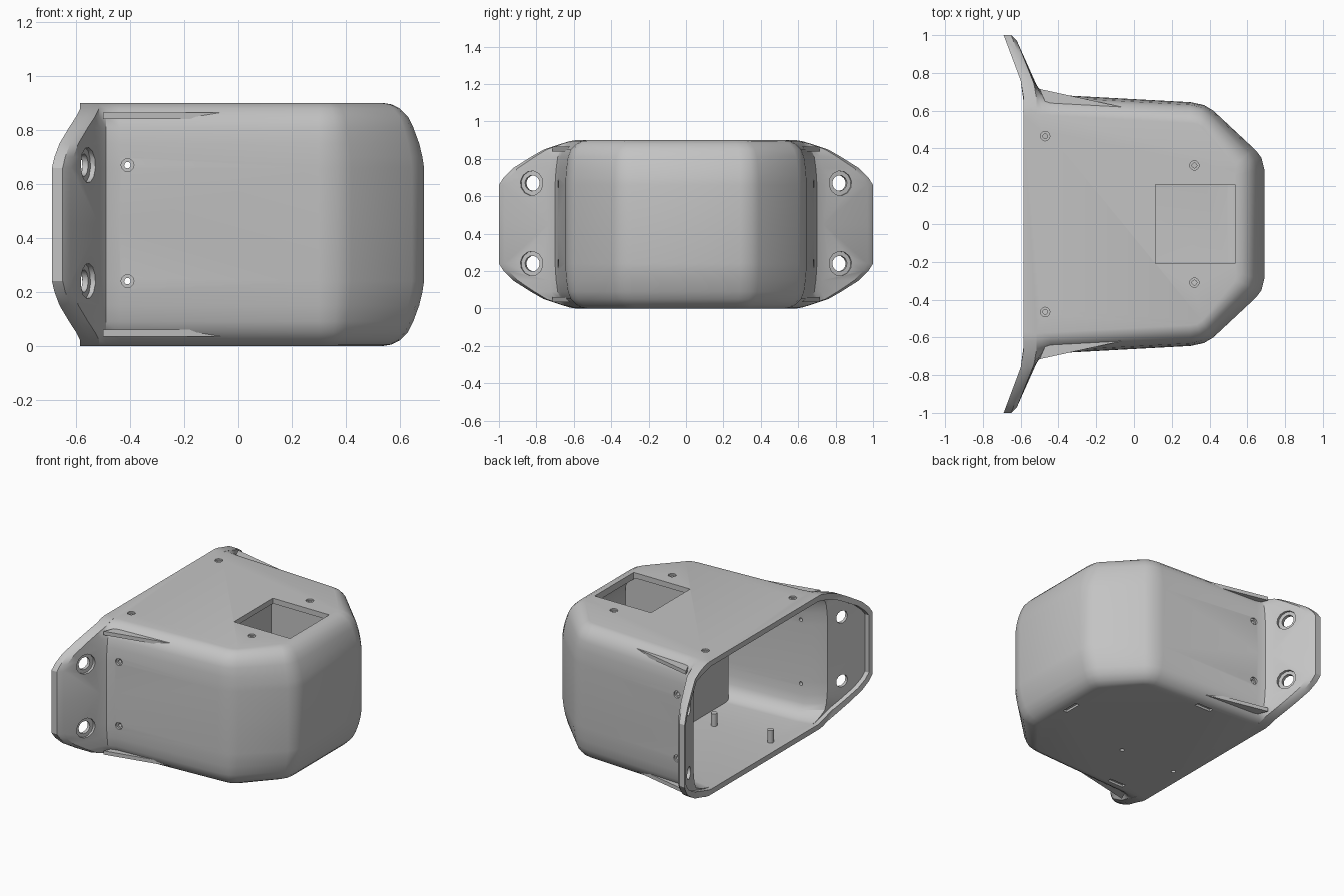
import bpy, bmesh, math
from mathutils import Vector

cube = bpy.data.objects.get("Cube")
if cube:
    bpy.data.objects.remove(cube, do_unlink=True)

HALF = 0.45  # half height of the housing

grey = bpy.data.materials.new("matte grey")
grey.use_nodes = True
grey.diffuse_color = (0.55, 0.55, 0.55, 1)
grey.node_tree.nodes["Principled BSDF"].inputs["Base Color"].default_value = (0.55, 0.55, 0.55, 1)

# Height from the middle, side inset, nose inset, flange reach
LEVELS = [(0.0, 0, 0, 1.0), (0.21, 0, 0, 1.0), (0.25, 0.002, 0.006, 0.975),
          (0.30, 0.006, 0.018, 0.925), (0.36, 0.014, 0.04, 0.83),
          (0.40, 0.03, 0.06, 0.76), (0.43, 0.06, 0.09, 0.67),
          (0.445, 0.085, 0.12, 0.62), (0.45, 0.11, 0.15, 0.59)]

# Plan of side and nose: x, y, share of nose inset, share of side inset
PLAN = [(-0.44, 0.685, 0, 1), (0.30, 0.645, 0, 1), (0.37, 0.63, 0.25, 0.9),
        (0.42, 0.60, 0.4, 0.8), (0.645, 0.39, 0.77, 0.7),
        (0.675, 0.35, 0.92, 0.5), (0.69, 0.29, 1, 0.3)]


def make_object(name, bm):
    bmesh.ops.recalc_face_normals(bm, faces=bm.faces)
    mesh = bpy.data.meshes.new(name)
    bm.to_mesh(mesh)
    bm.free()
    mesh.materials.append(grey)
    ob = bpy.data.objects.new(name, mesh)
    bpy.context.collection.objects.link(ob)
    return ob


def rear_x(y):
    return -0.585 - 0.375 * max(0, y - 0.72)


def outer_half(side, nose, tip):
    k = (tip - 0.59) / 0.41
    x = rear_x(tip)
    pts = [(-0.585, min(0.72, tip - 0.02)), (x, tip), (x + 0.04, tip),
           (x + 0.07, tip - 0.005 - 0.025 * k),
           (-0.515, min(0.735 - side, tip - 0.01)),
           (-0.49, min(0.70 - side, tip - 0.013))]
    return pts + [(px - fx * nose, py - fy * side) for px, py, fx, fy in PLAN]


def inner_half(side, nose, tip):
    t = tip - 0.025
    pts = [(-0.9, t), (rear_x(t) + 0.03, t),
           (-0.555, min(0.715 - side, t - 0.015))]
    wall = 0.045
    return pts + [(px - fx * nose - wall * fx, py - fy * side - wall * fy)
                  for px, py, fx, fy in PLAN]


def loft(name, half, squash):
    rows = [(-h, s, n, t) for h, s, n, t in reversed(LEVELS[1:])] + LEVELS
    bm = bmesh.new()
    rings = []
    for h, s, n, t in rows:
        pts = half(s, n, t)
        pts = pts + [(x, -y) for x, y in reversed(pts)]
        rings.append([bm.verts.new((x, y, HALF + h * squash)) for x, y in pts])
    for a, b in zip(rings, rings[1:]):
        for i in range(len(a)):
            j = (i + 1) % len(a)
            bm.faces.new((a[i], a[j], b[j], b[i]))
    bm.faces.new(rings[0])
    bm.faces.new(rings[-1])
    return make_object(name, bm)


def add_box(bm, x, y, z):
    vs = bmesh.ops.create_cube(bm, size=1)["verts"]
    for v in vs:
        v.co = Vector([lo + (c + 0.5) * (hi - lo) for c, (lo, hi) in zip(v.co, (x, y, z))])


def add_rod(bm, centre, axis, radius, length, sides=12):
    rot = Vector((0, 0, 1)).rotation_difference(Vector(axis)).to_matrix().to_4x4()
    rot.translation = Vector(centre)
    bmesh.ops.create_cone(bm, cap_ends=True, segments=sides, radius1=radius,
                          radius2=radius, depth=length, matrix=rot)


def cut(body, cutter):
    cutter.hide_render = True
    mod = body.modifiers.new("cut", "BOOLEAN")
    mod.operation = "DIFFERENCE"
    mod.solver = "EXACT"
    mod.object = cutter
    bpy.context.view_layer.objects.active = body
    bpy.ops.object.modifier_apply(modifier=mod.name)
    bpy.data.objects.remove(cutter, do_unlink=True)


# Hollow housing with flared mounting flanges
housing = loft("housing", outer_half, 1)
cut(housing, loft("cavity_cutter", inner_half, 0.92))

# Recesses: flange countersinks, screw head seats, window and floor slots
wide, narrow = bmesh.new(), bmesh.new()
POSTS = [(-0.07, -0.2), (-0.49, -0.2)]
for s in (-1, 1):
    n = Vector((0.936, 0.351 * s, 0))
    for z in (0.24, 0.67):
        add_rod(wide, Vector((-0.57, 0.82 * s, z)) + n * 0.1, n, 0.066, 0.2)
        add_rod(narrow, (-0.575, 0.82 * s, z), n, 0.042, 0.3)
        add_rod(wide, (-0.41, 0.705 * s, z), (0, 1, 0), 0.024, 0.07)
        add_rod(narrow, (-0.41, 0.65 * s, z), (0, 1, 0), 0.012, 0.3)
    for x, y in ((-0.47, 0.465), (0.32, 0.31)):
        add_rod(wide, (x, y * s, 0.93), (0, 0, 1), 0.025, 0.08)
        add_rod(narrow, (x, y * s, 0.9), (0, 0, 1), 0.013, 0.2)
add_box(wide, (0.115, 0.535), (-0.208, 0.208), (0.8, 1.0))
add_box(wide, (0.50, 0.53), (-0.06, 0.06), (-0.05, 0.015))
for x, y in ((-0.12, 0.54), (-0.31, -0.54)):
    add_box(wide, (x - 0.06, x + 0.06), (y - 0.015, y + 0.015), (-0.05, 0.015))
for x, y in POSTS:
    add_rod(narrow, (x, y, 0), (0, 0, 1), 0.014, 0.1)
cut(housing, make_object("recess_cutter", wide))
cut(housing, make_object("hole_cutter", narrow))

# Compartment walls under the top window
walls = bmesh.new()
add_box(walls, (0.06, 0.1), (-0.54, 0.54), (0.03, 0.87))
for s in (-1, 1):
    add_box(walls, (0.08, 0.6), sorted((0.215 * s, 0.245 * s)), (0.03, 0.87))
make_object("compartment_walls", walls)

# Floor posts
posts = bmesh.new()
for x, y in POSTS:
    add_rod(posts, (x, y, 0.07), (0, 0, 1), 0.02, 0.1)
floor_posts = make_object("floor_posts", posts)

# Thin gussets between flange and side, top and bottom
gussets = bmesh.new()
for s in (-1, 1):
    for z in (0.035, 0.84):
        tri = [gussets.verts.new((x, y * s, z))
               for x, y in ((-0.5, 0.715), (-0.02, 0.61), (-0.45, 0.6))]
        face = gussets.faces.new(tri)
        ext = bmesh.ops.extrude_face_region(gussets, geom=[face])["geom"]
        for v in ext:
            if isinstance(v, bmesh.types.BMVert):
                v.co.z += 0.025
make_object("flange_gussets", gussets)

# Smooth shading with sharp rims
bpy.ops.object.select_all(action="DESELECT")
for ob in (housing, floor_posts):
    ob.select_set(True)
bpy.context.view_layer.objects.active = housing
bpy.ops.object.shade_smooth_by_angle(angle=math.radians(32))
